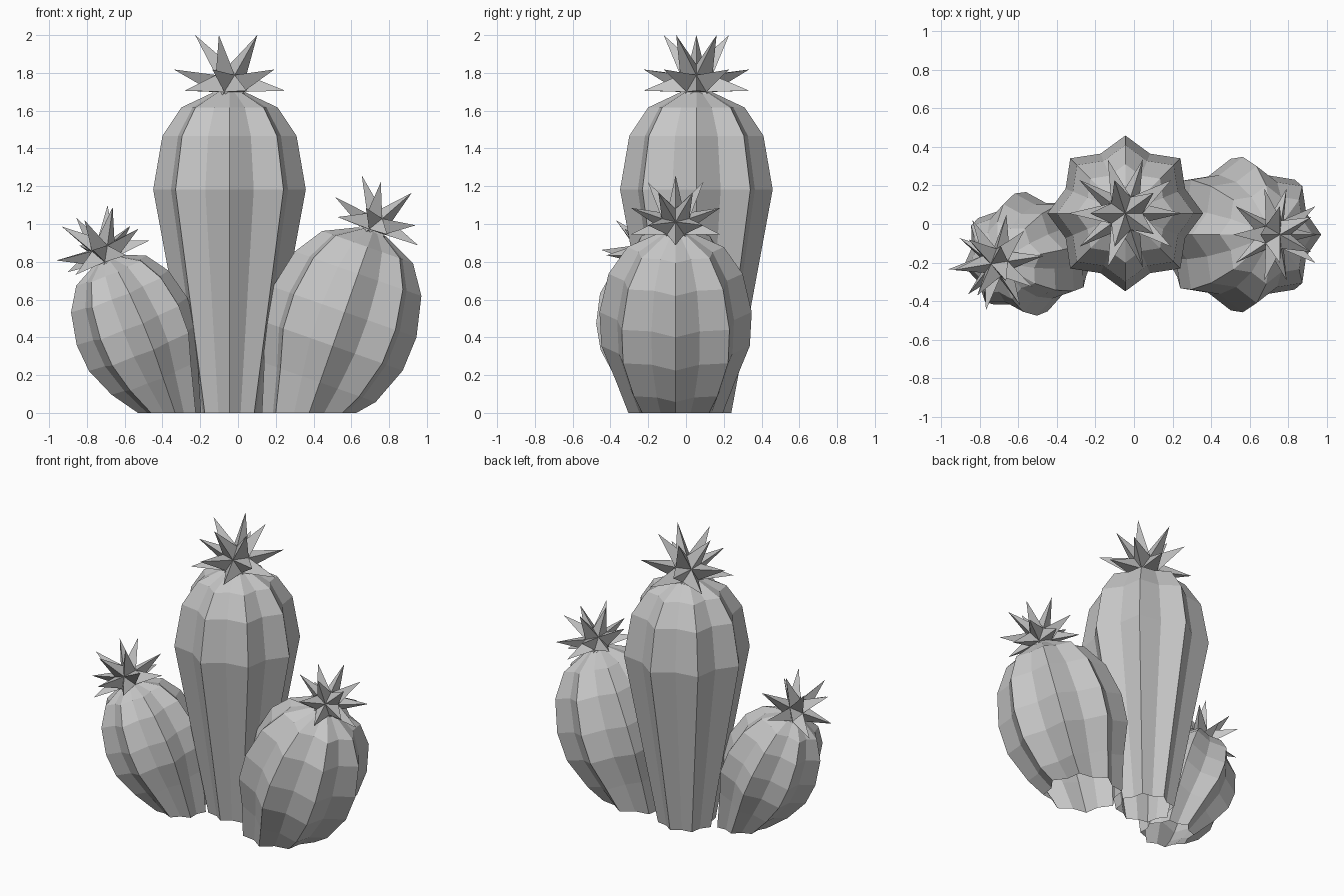
import bpy
import bmesh
from math import cos, sin, pi, radians
from mathutils import Vector, Matrix

cube = bpy.data.objects.get("Cube")
if cube:
    bpy.data.objects.remove(cube, do_unlink=True)

grey = bpy.data.materials.new("plain_grey")
grey.use_nodes = True
grey.diffuse_color = (0.57, 0.57, 0.57, 1)
grey.node_tree.nodes["Principled BSDF"].inputs["Base Color"].default_value = (0.57, 0.57, 0.57, 1)

RIBS = 8
VALLEY = 0.83   # groove radius relative to rib radius


def finish(bm, name):
    bmesh.ops.recalc_face_normals(bm, faces=bm.faces)
    mesh = bpy.data.meshes.new(name)
    bm.to_mesh(mesh)
    bm.free()
    mesh.materials.append(grey)
    obj = bpy.data.objects.new(name, mesh)
    bpy.context.collection.objects.link(obj)


def star(radius, spin):
    """Star-shaped cross-section with ribs and grooves."""
    points = []
    for i in range(RIBS * 2):
        a = i * pi / RIBS + spin
        r = radius * (VALLEY if i % 2 else 1)
        points.append(Vector((r * cos(a), r * sin(a), 0)))
    return points


def body(name, top, axis, profile, base_radius, size=1, spin=0):
    """Ribbed stem: rings hang below the flower centre, open at the ground."""
    turn = Vector((0, 0, 1)).rotation_difference(axis)
    bm = bmesh.new()
    rings = []
    for drop, radius in profile:
        centre = top - axis * drop * size
        rings.append([bm.verts.new(centre + turn @ p) for p in star(radius * size, spin)])
    foot = top - axis * (top.z / axis.z)
    rings.append([bm.verts.new(foot + p) for p in star(base_radius, spin)])
    for upper, lower in zip(rings, rings[1:]):
        for i in range(len(upper)):
            j = (i + 1) % len(upper)
            bm.faces.new((upper[i], lower[i], lower[j], upper[j]))
    bm.faces.new(rings[0])
    finish(bm, name)


def flower(name, centre, axis, size=1, spin=0):
    """Spiky flower: every face of a small icosahedron is drawn out to a point."""
    bm = bmesh.new()
    bmesh.ops.create_icosphere(bm, subdivisions=1, radius=0.1 * size)
    core = bm.verts[:]
    tips = bmesh.ops.poke(bm, faces=bm.faces[:])["verts"]
    for v in tips:
        v.co = v.co.normalized() * 0.3 * size
    # The core sits a little lower than the tips
    bmesh.ops.translate(bm, verts=core, vec=(0, 0, -0.018 * size))
    turn = Vector((0, 0, 1)).rotation_difference(axis).to_matrix().to_4x4()
    bm.transform(Matrix.Translation(centre) @ turn @ Matrix.Rotation(spin, 4, 'Z'))
    finish(bm, name)


# Shared dome, then the tall and the round lower stems
dome = [(0.06, 0.075), (0.145, 0.255), (0.295, 0.355)]
tall = dome + [(0.58, 0.404)]
round_stem = dome + [(0.51, 0.403), (0.70, 0.393), (0.905, 0.313)]

# Tall middle cactus
up = Vector((0, 0, 1))
top = Vector((-0.045, 0.055, 1.762))
body("middle_cactus", top, up, tall, 0.185)
flower("middle_flower", top, up)

# Leaning cactus on the +x side
lean = Vector((0.352, 0, 1)).normalized()
top = Vector((0.734, -0.055, 1.015))
body("left_cactus", top, lean, round_stem, 0.25)
flower("left_flower", top, lean, 0.85)

# Small leaning cactus on the -x side
lean = Vector((-0.41, -0.11, 1)).normalized()
top = Vector((-0.715, -0.2, 0.86))
body("right_cactus", top, lean, round_stem, 0.17, 0.8, radians(10))
flower("right_flower", top, lean, 0.85, radians(8))
